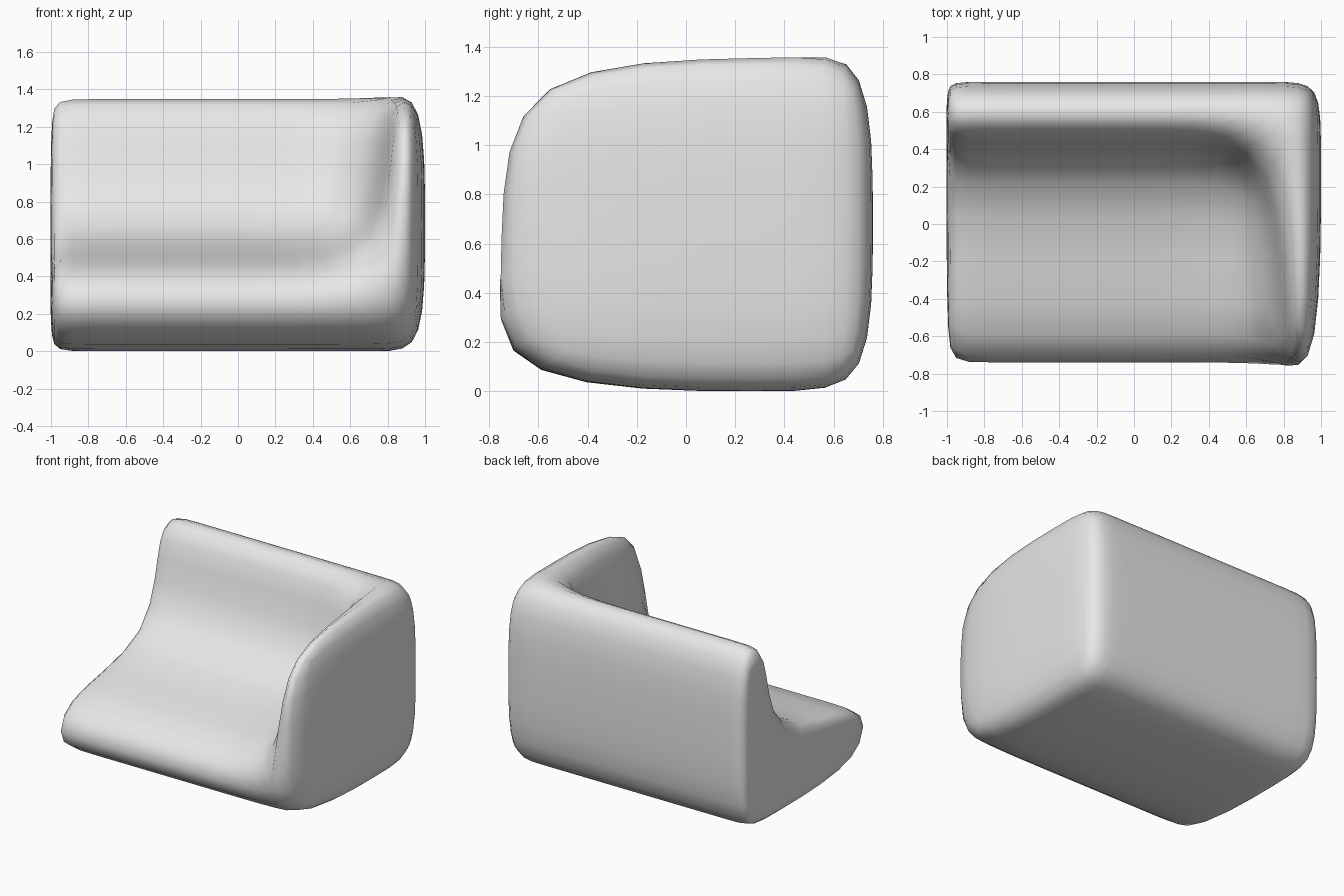
import bpy
import bmesh
from itertools import product

cube = bpy.data.objects.get("Cube")
if cube:
    bpy.data.objects.remove(cube, do_unlink=True)

# Upholstery material
fabric = bpy.data.materials.new("light_grey_fabric")
fabric.use_nodes = True
fabric.diffuse_color = (0.8, 0.8, 0.8, 1)
fabric.node_tree.nodes["Principled BSDF"].inputs["Base Color"].default_value = (0.8, 0.8, 0.8, 1)

# Cage cuts: open end with a tight support loop, seat, armrest / front, backrest / seat, top
cuts = (
    (-1.005, -0.945, 0.2, 0.78, 1.0),
    (-0.79, 0.42, 0.76),
    (0.0, 0.52, 1.38),
)
OUTER_MID = 0.68  # height of the middle loop on the outer back and arm walls
counts = [len(c) - 1 for c in cuts]


def filled(cell):
    """Seat, backrest and armrest cells are solid; the sitting space is empty."""
    if any(i < 0 or i >= n for i, n in zip(cell, counts)):
        return False
    x, y, z = cell
    return not (x < counts[0] - 1 and y == 0 and z == 1)


# Skin of the solid cells
bm = bmesh.new()
verts = {}


def corner(index):
    if index not in verts:
        point = [cuts[a][index[a]] for a in range(3)]
        if index[2] == 1 and (index[0] == counts[0] or index[1] == counts[1]):
            point[2] = OUTER_MID
        verts[index] = bm.verts.new(point)
    return verts[index]


for cell in product(*(range(n) for n in counts)):
    if not filled(cell):
        continue
    for axis, side in product(range(3), (0, 1)):
        neighbour = list(cell)
        neighbour[axis] += 2 * side - 1
        if filled(neighbour):
            continue
        u, v = (axis + 1) % 3, (axis + 2) % 3
        ring = []
        for du, dv in ((0, 0), (1, 0), (1, 1), (0, 1)):
            index = list(cell)
            index[axis] += side
            index[u] += du
            index[v] += dv
            ring.append(corner(tuple(index)))
        bm.faces.new(ring if side else ring[::-1])

bmesh.ops.recalc_face_normals(bm, faces=bm.faces)
for face in bm.faces:
    face.smooth = True

mesh = bpy.data.meshes.new("corner_seat")
bm.to_mesh(mesh)
bm.free()
mesh.materials.append(fabric)
seat = bpy.data.objects.new("corner_seat", mesh)
bpy.context.collection.objects.link(seat)

# Soft cushion rounding
soften = seat.modifiers.new("soften", 'SUBSURF')
soften.levels = soften.render_levels = 2
